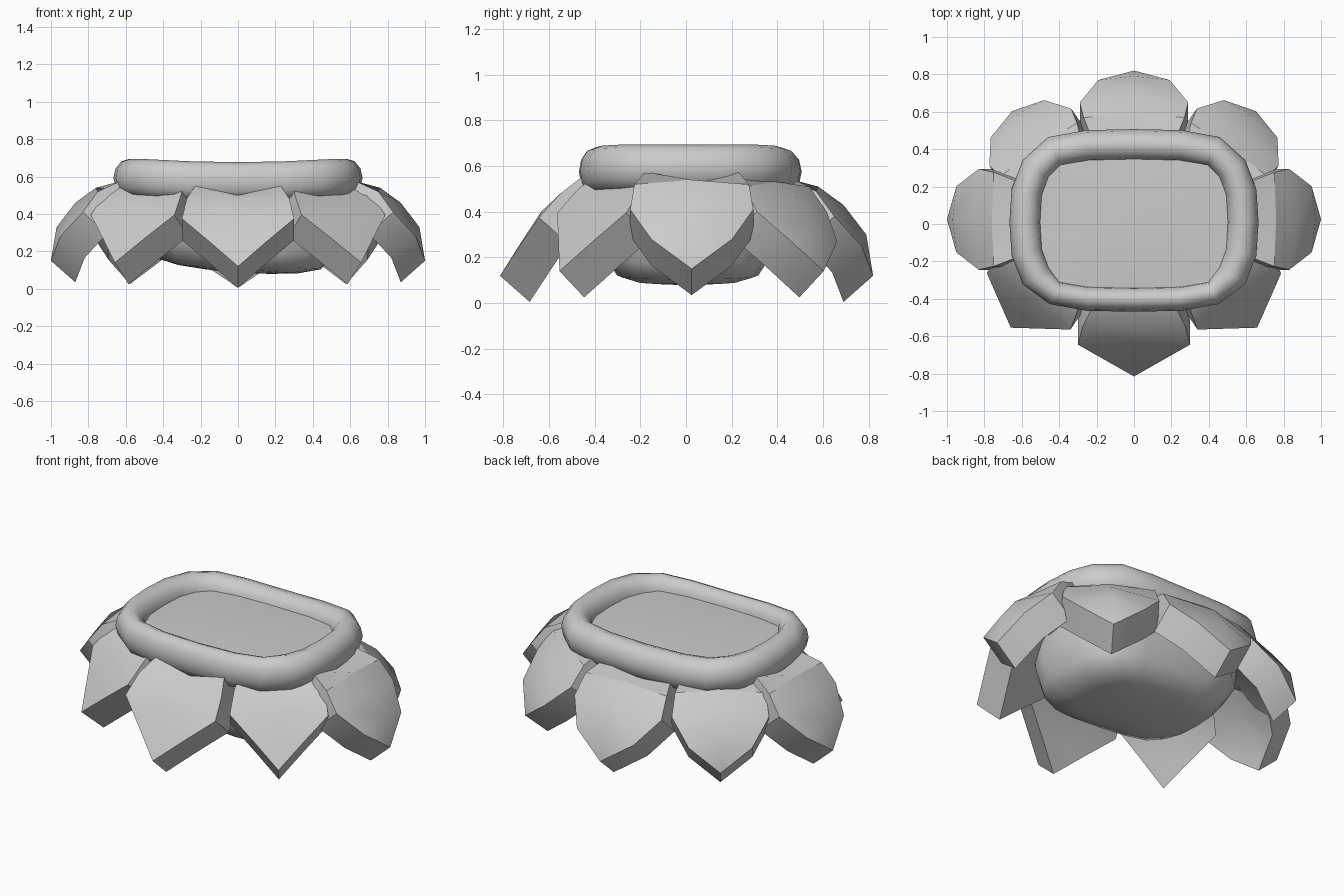
import bpy, math

if "Cube" in bpy.data.objects:
    bpy.data.objects.remove(bpy.data.objects["Cube"])

# quarter outline of the rounded-rectangle rim centre line
QUARTER = [(.582, 0), (.572, .16), (.525, .285), (.425, .378), (.25, .408), (0, .413)]
PATH = (QUARTER + [(-x, y) for x, y in QUARTER[-2::-1]]
        + [(-x, -y) for x, y in QUARTER[1:]] + [(x, -y) for x, y in QUARTER[-2:0:-1]])
PATH = [(x, y + .01) for x, y in PATH]
N = len(PATH)


def make(name, verts, faces, smooth=None):
    me = bpy.data.meshes.new(name)
    me.from_pydata(verts, [], faces)
    ob = bpy.data.objects.new(name, me)
    bpy.context.collection.objects.link(ob)
    bpy.ops.object.select_all(action='DESELECT')
    ob.select_set(True)
    bpy.context.view_layer.objects.active = ob
    bpy.ops.object.mode_set(mode='EDIT')
    bpy.ops.mesh.select_all(action='SELECT')
    bpy.ops.mesh.normals_make_consistent(inside=False)
    bpy.ops.object.mode_set(mode='OBJECT')
    if smooth:
        bpy.ops.object.shade_smooth_by_angle(angle=math.radians(smooth))
    return ob


# padded rim: oval tube swept round the outline, dipping at front and back
SEG = 12
verts, faces = [], []
for i, (x, y) in enumerate(PATH):
    px, py = PATH[i - 1]
    nx, ny = PATH[(i + 1) % N]
    dx, dy = nx - px, ny - py
    d = math.hypot(dx, dy)
    zc = .575 + .018 * min(1, (x / .5) ** 2)
    wide = .066 if y < -.35 else .084
    for k in range(SEG):
        a = 2 * math.pi * k / SEG
        r = wide * math.cos(a)
        verts.append((x + r * dy / d, y - r * dx / d, zc + .102 * math.sin(a)))
for i in range(N):
    for k in range(SEG):
        j, m = (i + 1) % N, (k + 1) % SEG
        faces.append((i * SEG + k, j * SEG + k, j * SEG + m, i * SEG + m))
make("rim", verts, faces, 60)

# bowl body with the filled top inside the rim and a slightly tilted underside
RINGS = [(.62, .45), (.61, .92), (.45, .95), (.3, .93), (.21, .87), (.135, .76), (.105, .55), (.092, .3)]
verts = [(x * s, y * s, z - (.07 * x * s if z < .25 else 0)) for z, s in RINGS for x, y in PATH]
faces = [(r * N + i, r * N + (i + 1) % N, (r + 1) * N + (i + 1) % N, (r + 1) * N + i)
         for r in range(len(RINGS) - 1) for i in range(N)]
verts += [(0, 0, .623), (0, 0, .085)]
last = (len(RINGS) - 1) * N
for i in range(N):
    faces.append((i, (i + 1) % N, len(verts) - 2))
    faces.append((last + i, last + (i + 1) % N, len(verts) - 1))
make("bowl", verts, faces, 50)

# petal rows: outward distance, height, half width, ridge offset out, ridge offset up
CURVED = [(0, .545, .22, 0, -.045), (.12, .49, .27, .01, .02), (.20, .38, .29, .04, .05),
          (.32, .25, .19, .02, .05), (.37, .12, 0, 0, 0)]
STRAIGHT = [(0, .55, .23, 0, -.05), (.09, .48, .275, 0, .0), (.185, .375, .30, -.01, .025),
            (.27, .25, .15, -.01, .02), (.355, .12, 0, 0, 0)]


def petal(name, ox, oy, deg, rows, wide=1.0, lift=0.0):
    c, s = math.cos(math.radians(deg)), math.sin(math.radians(deg))
    outer = []
    for r, z, w, out, up in rows:
        w *= wide
        outer += [(r, -w, z), (r + out, 0, z + up), (r, w, z)] if w else [(r, 0, z)]
    inner = [(r - .13, w, z - .115) for r, w, z in outer]
    verts = [(ox + r * c - w * s, oy + r * s + w * c, z + lift) for r, w, z in outer + inner]
    h = len(outer)
    sheet = [(3 * i + k, 3 * i + k + 1, 3 * i + k + 4, 3 * i + k + 3)
             for i in range(3) for k in range(2)] + [(9, 10, 12), (10, 11, 12)]
    faces = sheet + [tuple(v + h for v in f[::-1]) for f in sheet]
    loop = [0, 1, 2, 5, 8, 11, 12, 9, 6, 3]
    for a, b in zip(loop, loop[1:] + loop[:1]):
        faces.append((a, b, b + h, a + h))
    make(name, verts, faces, 32)


petal("front_petal", 0, -.46, -90, STRAIGHT)
petal("back_petal", 0, .45, 90, CURVED)
for side, sx in (("right", 1), ("left", -1)):
    def ang(a):
        return a if sx == 1 else 180 - a
    petal(side + "_petal", sx * .63, .025, ang(0), CURVED, .93, .03)
    petal("front_" + side + "_petal", sx * .46, -.26, ang(-56), STRAIGHT, .9, .02)
    petal("back_" + side + "_petal", sx * .44, .30, ang(55), CURVED, .92, .02)
